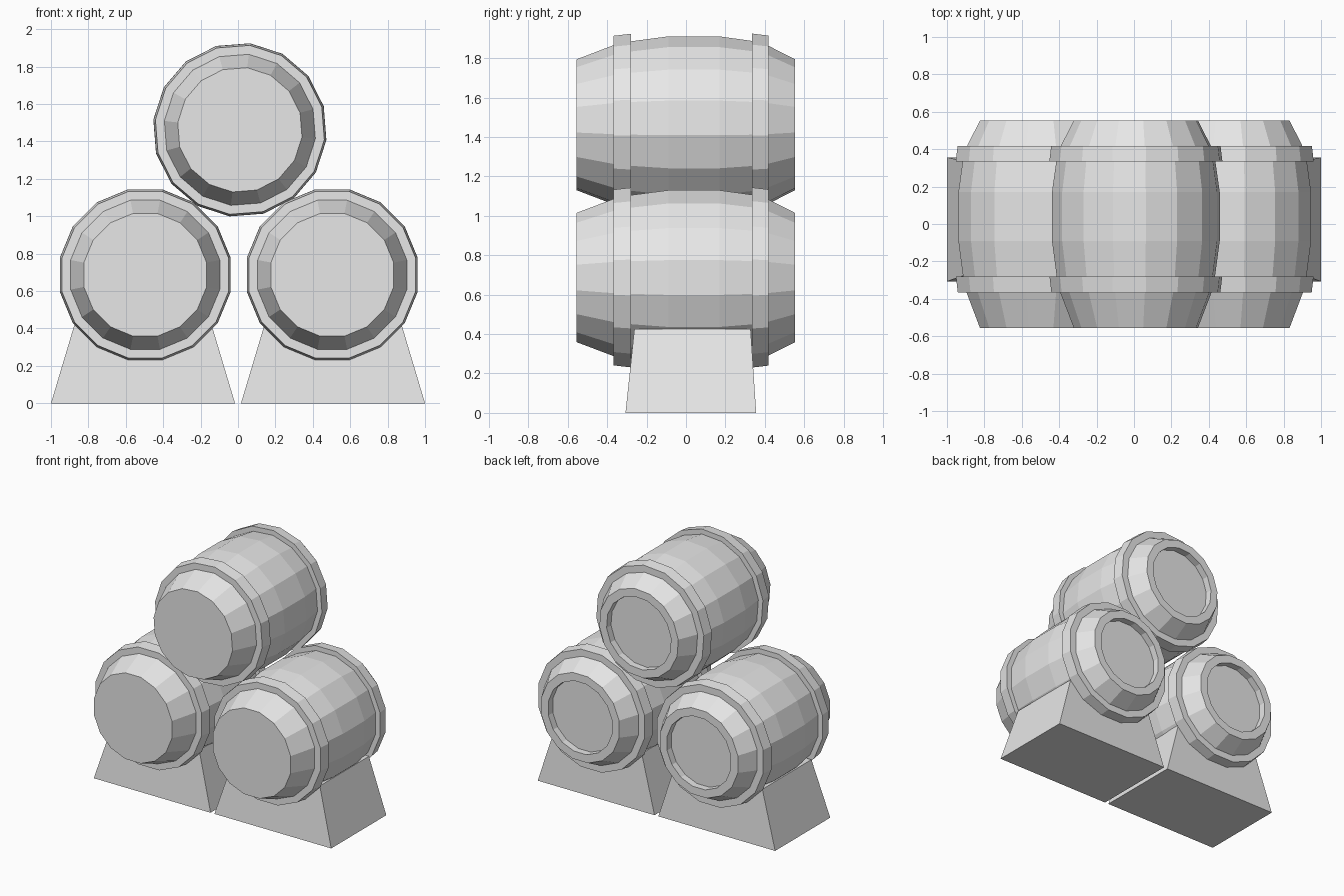
import bpy
import bmesh
from math import pi, cos, sin, radians
from mathutils import Vector

SIDES = 16

cube = bpy.data.objects.get("Cube")
if cube:
    bpy.data.objects.remove(cube, do_unlink=True)

grey = bpy.data.materials.new("plain_grey")
grey.use_nodes = True
colour = (0.8, 0.8, 0.8, 1)
grey.diffuse_color = colour
grey.node_tree.nodes["Principled BSDF"].inputs["Base Color"].default_value = colour


def finish(bm, name, location, turn=0):
    bmesh.ops.recalc_face_normals(bm, faces=bm.faces)
    mesh = bpy.data.meshes.new(name)
    bm.to_mesh(mesh)
    bm.free()
    mesh.materials.append(grey)
    obj = bpy.data.objects.new(name, mesh)
    obj.location = location
    obj.rotation_euler.y = -radians(turn)
    bpy.context.scene.collection.objects.link(obj)
    return obj


def lathe(name, profile, location, turn, closed=False):
    """Spin (y, flat radius) points round the y axis."""
    bm = bmesh.new()
    rings = []
    for y, flat in profile:
        r = flat / cos(pi / SIDES)
        angles = [2 * pi * (i + 0.5) / SIDES for i in range(SIDES)]
        rings.append([bm.verts.new((r * cos(a), y, r * sin(a))) for a in angles])
    pairs = list(zip(rings, rings[1:]))
    if closed:
        pairs.append((rings[-1], rings[0]))
    else:
        bm.faces.new(rings[0])
        bm.faces.new(rings[-1])
    for a, b in pairs:
        for i in range(SIDES):
            j = (i + 1) % SIDES
            bm.faces.new((a[i], a[j], b[j], b[i]))
    return finish(bm, name, location, turn)


# Bulging staves, flat front head, recessed back head
BODY = [(-0.555, 0.328), (-0.37, 0.398), (-0.28, 0.418), (-0.09, 0.443),
        (0.17, 0.443), (0.335, 0.42), (0.42, 0.395), (0.553, 0.328),
        (0.553, 0.268), (0.50, 0.268)]
# Hoops, slightly tapered towards the barrel ends
FRONT_HOOP = [(-0.367, 0.38), (-0.367, 0.446), (-0.28, 0.456), (-0.28, 0.40)]
BACK_HOOP = [(0.335, 0.40), (0.335, 0.457), (0.418, 0.447), (0.418, 0.38)]


def barrel(prefix, location, turn=0):
    lathe(prefix + "_barrel_body", BODY, location, turn)
    lathe(prefix + "_front_hoop", FRONT_HOOP, location, turn, closed=True)
    lathe(prefix + "_back_hoop", BACK_HOOP, location, turn, closed=True)


def stand(name, centre_x):
    """Tapered block under a barrel."""
    bm = bmesh.new()
    bmesh.ops.create_cube(bm, size=1)
    for v in bm.verts:
        top = v.co.z > 0
        half_x = 0.365 if top else 0.492
        front, back = (-0.262, 0.328) if top else (-0.307, 0.356)
        v.co = Vector((half_x if v.co.x > 0 else -half_x,
                       back if v.co.y > 0 else front,
                       0.425 if top else 0))
    finish(bm, name, (centre_x, 0, 0))


barrel("right", (-0.496, 0, 0.687))
barrel("left", (0.504, 0, 0.687))
barrel("top", (0.01, 0, 1.462), turn=4.5)
stand("right_stand", -0.508)
stand("left_stand", 0.508)
